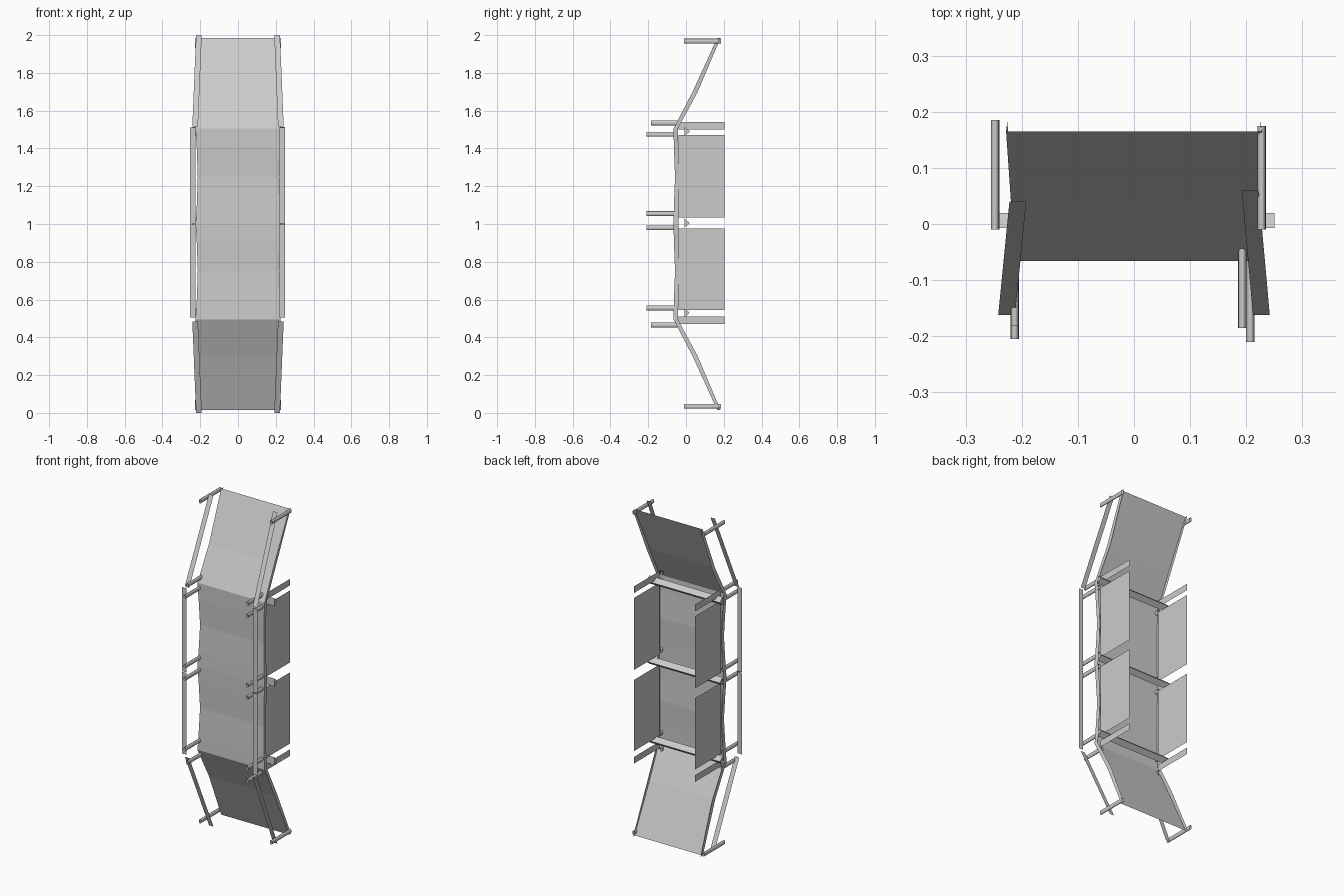
import bpy, bmesh
from math import cos, sin, pi

if "Cube" in bpy.data.objects:
    bpy.data.objects.remove(bpy.data.objects["Cube"])


def make(name, verts, faces, smooth=False):
    me = bpy.data.meshes.new(name)
    me.from_pydata(verts, [], faces)
    bm = bmesh.new()
    bm.from_mesh(me)
    bmesh.ops.recalc_face_normals(bm, faces=bm.faces)
    bm.to_mesh(me)
    bm.free()
    for p in me.polygons:
        p.use_smooth = smooth
    ob = bpy.data.objects.new(name, me)
    bpy.context.collection.objects.link(ob)
    return ob


def strip(name, a, b):
    """Ribbon of quads between two equally long point rows."""
    n = len(a)
    return make(name, a + b, [(i, i + 1, n + i + 1, n + i) for i in range(n - 1)])


def post(x, z, y0, y1, rx=0.0075, rz=0.013, n=12):
    """Open tube along y."""
    ring = [(x + rx * cos(2 * pi * i / n), z + rz * sin(2 * pi * i / n)) for i in range(n)]
    verts = [(px, y, pz) for y in (y0, y1) for px, pz in ring]
    make("rail_post", verts, [(i, (i + 1) % n, n + (i + 1) % n, n + i) for i in range(n)], True)


# Half profile from the top down to the middle: z, front y, back y, half width
half = [(1.985, 0.165, 0.183, 0.228), (1.70, 0.035, 0.062, 0.219),
        (1.505, -0.066, -0.043, 0.225), (1.40, -0.064, -0.040, 0.218),
        (1.25, -0.058, -0.037, 0.213), (1.10, -0.064, -0.038, 0.218)]
prof = half + [(1.0, -0.066, -0.040, 0.225)] + [(2 - z, f, b, w) for z, f, b, w in reversed(half)]

# Folded front sheet with narrow returns along both sides
strip("front_panel", [(-w, f, z) for z, f, b, w in prof], [(w, f, z) for z, f, b, w in prof])
for s in (-1, 1):
    strip("panel_side", [(s * w, f, z) for z, f, b, w in prof],
          [(s * w * 0.99, b, z) for z, f, b, w in prof])

# Thin side fins behind the panel
for s in (-1, 1):
    for z0, z1 in ((0.47, 0.51), (0.545, 0.975), (1.035, 1.47), (1.5, 1.54)):
        strip("side_fin", [(s * 0.205, -0.04, z0), (s * 0.205, -0.04, z1)],
              [(s * 0.205, 0.205, z0), (s * 0.205, 0.205, z1)])

# Triangular cross bars
for z in (0.53, 1.005, 1.49):
    tri = [(-0.007, z - 0.024), (-0.007, z + 0.024), (0.02, z)]
    make("cross_bar", [(x, y, h) for x in (-0.24, 0.25) for y, h in tri],
         [(0, 1, 4, 3), (1, 2, 5, 4), (2, 0, 3, 5), (0, 1, 2), (3, 4, 5)])


def rail(x0, y0, z0, x1, y1, z1, w=0.015):
    strip("flat_rail", [(x0 - w, y0, z0), (x1 - w, y1, z1)], [(x0 + w, y0, z0), (x1 + w, y1, z1)])


# Flat handrails: slanted ends and two straight middle lengths per side
for s, top_y in ((-1, 0.04), (1, 0.06)):
    xm = -0.239 if s < 0 else 0.233
    rail(xm, -0.17, 0.505, xm, -0.17, 0.998)
    rail(xm, -0.17, 1.002, xm, -0.17, 1.51)
    for m in (0, 1):
        flip = (lambda z: 2 - z) if m else (lambda z: z)
        rail(s * 0.227, -0.162, flip(1.515), s * 0.207, top_y, flip(2.0))

# Posts carrying the rails
for z in (0.555, 0.98, 1.055, 1.475):
    post(-0.2125, z, -0.205, -0.045)
    post(0.2075, z, -0.21, -0.045)
for z in (0.465, 1.535):
    post(-0.2125, z, -0.182, -0.04)
    post(0.193, z, -0.185, -0.04)
for z in (0.035, 1.968):
    post(-0.2475, z, -0.01, 0.185)
    post(0.2275, z, -0.01, 0.175)
